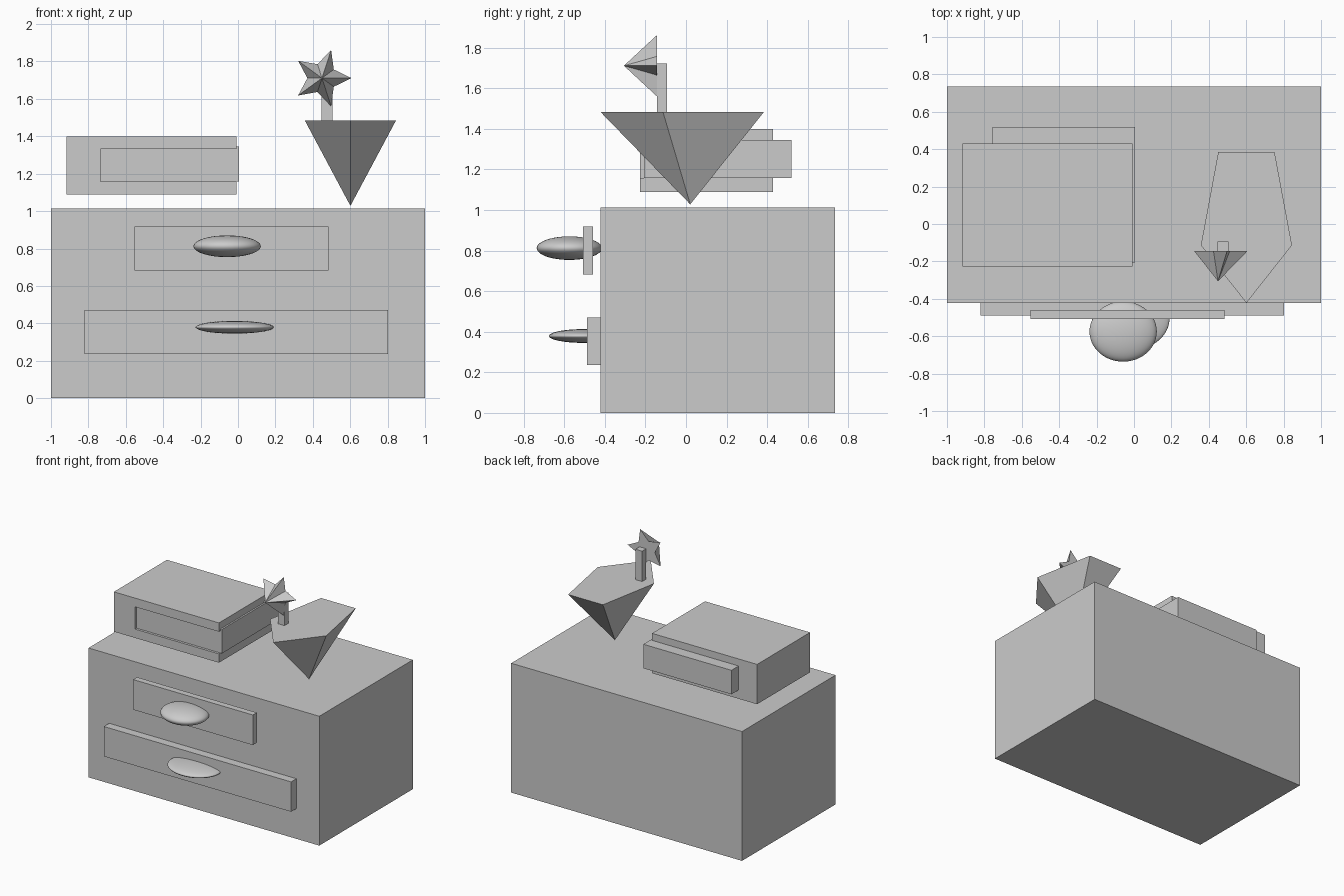
import bpy, bmesh
from math import sin, cos, pi

if "Cube" in bpy.data.objects:
    bpy.data.objects.remove(bpy.data.objects["Cube"])


def mesh_object(name, bm):
    bmesh.ops.recalc_face_normals(bm, faces=bm.faces[:])
    me = bpy.data.meshes.new(name)
    bm.to_mesh(me)
    bm.free()
    ob = bpy.data.objects.new(name, me)
    bpy.context.collection.objects.link(ob)
    return ob


def box(name, x, y, z):
    bm = bmesh.new()
    bmesh.ops.create_cube(bm, size=1)
    for v in bm.verts:
        v.co = [(lo + hi) / 2 + c * (hi - lo) for c, (lo, hi) in zip(v.co, (x, y, z))]
    return mesh_object(name, bm)


def knob(name, centre, radii):
    bm = bmesh.new()
    bmesh.ops.create_uvsphere(bm, u_segments=48, v_segments=24, radius=1)
    for v in bm.verts:
        v.co = [c + r * p for c, r, p in zip(centre, radii, v.co)]
    for f in bm.faces:
        f.smooth = True
    return mesh_object(name, bm)


def pyramid(name, ring, apex):
    bm = bmesh.new()
    base = [bm.verts.new(p) for p in ring]
    tip = bm.verts.new(apex)
    bm.faces.new(base)
    for a, b in zip(base, base[1:] + base[:1]):
        bm.faces.new((a, b, tip))
    return mesh_object(name, bm)


# Cabinet, drawers and knobs
box("cabinet_body", (-1, 1), (-0.422, 0.735), (0, 1.013))
box("upper_drawer", (-0.553, 0.484), (-0.508, -0.459), (0.682, 0.918))
box("lower_drawer", (-0.821, 0.802), (-0.488, -0.422), (0.237, 0.471))
knob("upper_knob", (-0.058, -0.575, 0.812), (0.18, 0.161, 0.058))
knob("lower_knob", (-0.018, -0.505, 0.379), (0.208, 0.17, 0.034))

# Box case with a slot open to the front and right
case = box("case", (-0.917, -0.007), (-0.226, 0.43), (1.088, 1.4))
cutter = box("slot_cutter", (-0.735, 0.1), (-0.4, -0.15), (1.157, 1.331))
cutter.hide_render = True
cutter.hide_set(True)
mod = case.modifiers.new("slot", "BOOLEAN")
mod.operation = "DIFFERENCE"
mod.solver = "EXACT"
mod.object = cutter

# Panel block running through the case and out of its back
box("case_insert", (-0.757, 0.006), (-0.207, 0.519), (1.157, 1.345))

# Five-sided pot standing on its point
pot = [(0.601 + 0.256 * cos(-pi / 2 + i * 2 * pi / 5),
        0.024 + 0.446 * sin(-pi / 2 + i * 2 * pi / 5), 1.484) for i in range(5)]
pyramid("pot", pot, (0.601, 0.021, 1.028))

# Stem and faceted star flower
box("stem", (0.446, 0.504), (-0.144, -0.094), (1.47, 1.722))
star = []
for i in range(10):
    r = 0.158 if i % 2 == 0 else 0.078
    star.append((0.449 + r * cos(i * pi / 5), -0.144, 1.711 + r * sin(i * pi / 5)))
pyramid("star_flower", star, (0.449, -0.306, 1.711))
